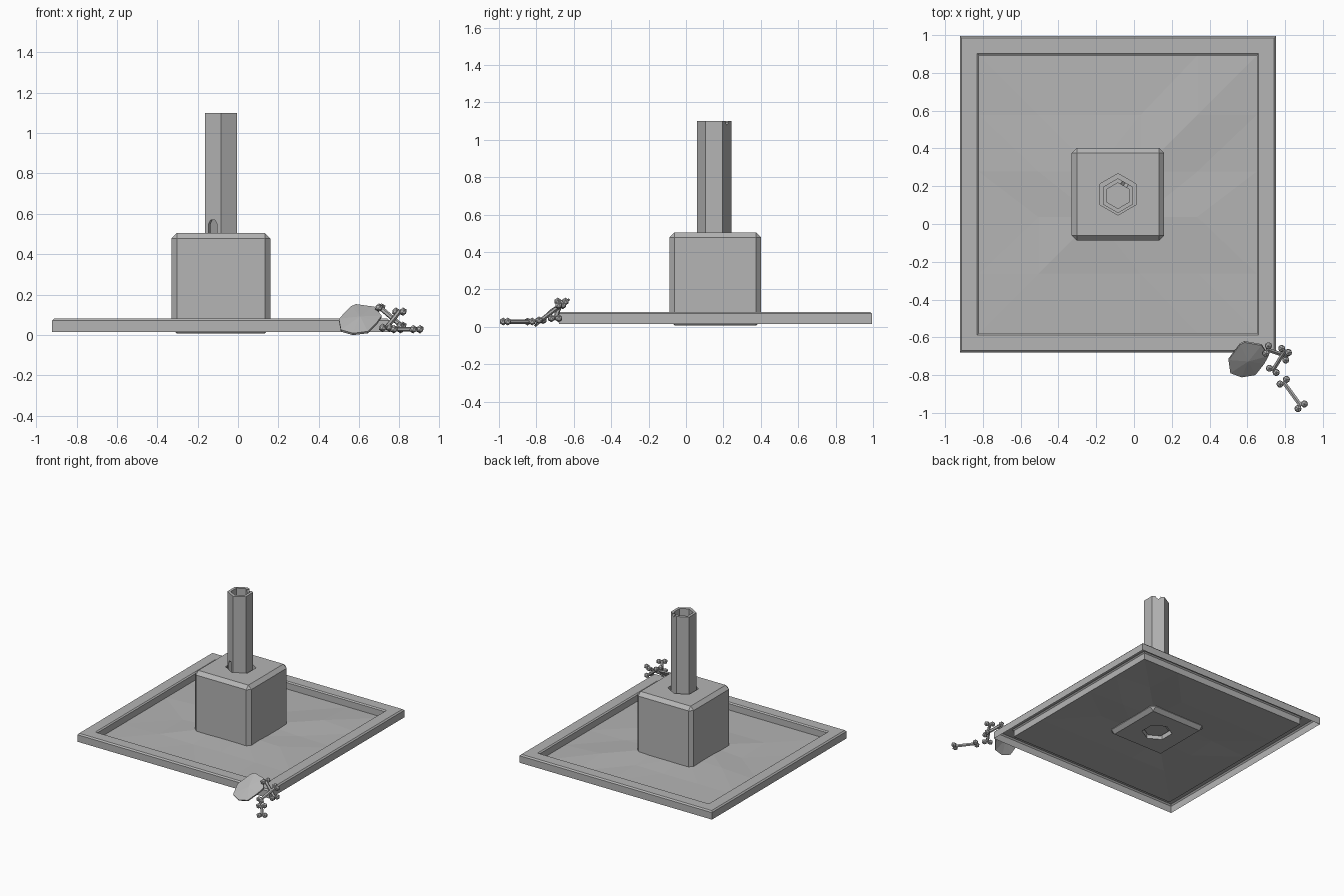
import bpy, bmesh, math, random
from mathutils import Vector

if "Cube" in bpy.data.objects:
    bpy.data.objects.remove(bpy.data.objects["Cube"])

CX, CY = -0.085, 0.157
stone = bpy.data.materials.new("stone_grey")
stone.diffuse_color = (0.46, 0.46, 0.46, 1)
stone.use_nodes = True
stone.node_tree.nodes["Principled BSDF"].inputs["Base Color"].default_value = stone.diffuse_color


def add_object(name, bm, location=(0, 0, 0)):
    mesh = bpy.data.meshes.new(name)
    bm.to_mesh(mesh)
    bm.free()
    mesh.materials.append(stone)
    obj = bpy.data.objects.new(name, mesh)
    obj.location = location
    bpy.context.collection.objects.link(obj)
    return obj


def ringed(name, sides, start, profile, caps=True, location=(CX, CY, 0)):
    """Sweep a (radius, z) profile around z with a fixed number of sides."""
    bm = bmesh.new()
    rings = []
    for r, z in profile:
        angles = [start + math.tau * i / sides for i in range(sides)]
        rings.append([bm.verts.new((r * math.cos(a), r * math.sin(a), z)) for a in angles])
    for low, high in zip(rings, rings[1:]):
        for i in range(sides):
            j = (i + 1) % sides
            bm.faces.new((low[i], low[j], high[j], high[i]))
    if caps:
        bm.faces.new(rings[0][::-1])
        bm.faces.new(rings[-1])
    return add_object(name, bm, location)


def prism(name, outline, origin, normal, depth):
    """Extrude an upright outline (across, up) through a wall along its normal."""
    n = Vector(normal).normalized()
    across = Vector((-n.y, n.x, 0))
    bm = bmesh.new()
    front, back = [[bm.verts.new(Vector(origin) + across * u + Vector((0, 0, v)) + n * d)
                    for u, v in outline] for d in (depth, -depth)]
    bm.faces.new(front)
    bm.faces.new(back[::-1])
    for i in range(len(outline)):
        j = (i + 1) % len(outline)
        bm.faces.new((front[i], back[i], back[j], front[j]))
    bmesh.ops.recalc_face_normals(bm, faces=bm.faces)
    return add_object(name, bm)


def cut(target, cutter):
    mod = target.modifiers.new("cut", 'BOOLEAN')
    mod.object = cutter
    mod.operation = 'DIFFERENCE'
    mod.solver = 'EXACT'
    cutter.hide_render = True
    cutter.hide_set(True)


# Square kerb, a channel that is open underneath
kerb = [(0.837, 0.015), (0.837, 0.07), (0.827, 0.08), (0.745, 0.08), (0.735, 0.072), (0.735, 0.022)]
ringed("kerb", 4, math.pi / 4, [(h * math.sqrt(2), z) for h, z in kerb], caps=False)

# Uneven ground sheet inside the kerb
random.seed(4)
steps = [-0.735, -0.42, -0.12, 0.12, 0.42, 0.735]
bm = bmesh.new()
grid = []
for y in steps:
    row = []
    for x in steps:
        edge = max(abs(x), abs(y))
        z = 0.022 if edge > 0.7 else 0.03 + random.uniform(-0.006, 0.012)
        if edge < 0.2:
            z = 0.045
        row.append(bm.verts.new((x, y, z)))
    grid.append(row)
for j in range(5):
    for i in range(5):
        a, b, c, d = grid[j][i], grid[j][i + 1], grid[j + 1][i + 1], grid[j + 1][i]
        if (i < 2) == (j < 2):
            bm.faces.new((a, b, c))
            bm.faces.new((a, c, d))
        else:
            bm.faces.new((a, b, d))
            bm.faces.new((b, c, d))
add_object("ground", bm, (CX, CY, 0))

# Chamfered block with a six-sided socket
bm = bmesh.new()
bmesh.ops.create_cube(bm, size=1)
for v in bm.verts:
    v.co = (v.co.x * 0.49, v.co.y * 0.49, v.co.z * 0.498 + 0.256)
bmesh.ops.bevel(bm, geom=bm.edges[:], offset=0.027, segments=1, affect='EDGES')
block = add_object("block", bm, (CX, CY, 0))
cut(block, ringed("socket_cutter", 6, math.pi / 6, [(0.11, -0.1), (0.11, 0.7)]))

# Hollow six-sided post
post = ringed("post", 6, math.pi / 6, [(0.092, 0.03), (0.092, 1.1), (0.068, 1.1), (0.068, 0.06)],
              location=(CX, CY - 0.007, 0))

# Small arched opening near the foot of the post, and a chip at its top
arch = [(-0.024, -0.06), (0.024, -0.06), (0.024, 0.04), (0.013, 0.06), (-0.013, 0.06), (-0.024, 0.04)]
cut(post, prism("arch_cutter", arch, (CX - 0.04, CY - 0.076, 0.51), (-0.5, -0.866, 0), 0.03))
chip = [(-0.018, 0.05), (-0.018, -0.008), (0, -0.022), (0.018, -0.008), (0.018, 0.05)]
cut(post, prism("chip_cutter", chip, (CX + 0.034, CY + 0.052, 1.1), (0.5, 0.866, 0), 0.012))

# Shield leaning on the corner of the kerb
outline = [(0.56, -0.64), (0.585, -0.627), (0.675, -0.643), (0.712, -0.70), (0.69, -0.74),
           (0.643, -0.80), (0.57, -0.812), (0.51, -0.79), (0.50, -0.72)]
slope = 0.78
normal = Vector((0, -slope, 1)).normalized()
rim = [Vector((x, y, 0.15 + slope * (y + 0.63))) for x, y in outline]
center = sum(rim, Vector()) / len(rim)
bm = bmesh.new()
top = [bm.verts.new(p) for p in rim]
base = [bm.verts.new(p - normal * 0.012) for p in rim]
# front ridge runs through the two middle points
for ring, lift in ((top, 0.014), (base, 0.002)):
    hub = bm.verts.new(center + normal * lift)
    for i in range(len(ring)):
        bm.faces.new((ring[i], ring[(i + 1) % len(ring)], hub))
for i in range(len(top)):
    j = (i + 1) % len(top)
    bm.faces.new((top[i], base[i], base[j], top[j]))
bmesh.ops.recalc_face_normals(bm, faces=bm.faces)
add_object("shield", bm)


# Bones: a thin shaft with a pair of knobs on each end
def bone(name, start, end):
    a, b = Vector(start), Vector(end)
    axis = (b - a).normalized()
    side = axis.cross(Vector((0, 0, 1))).normalized()
    turn = axis.to_track_quat('Z', 'Y').to_matrix().to_4x4()
    turn.translation = (a + b) / 2
    bm = bmesh.new()
    bmesh.ops.create_cone(bm, cap_ends=True, segments=6, radius1=0.012, radius2=0.012,
                          depth=(b - a).length, matrix=turn)
    for p in (a, b):
        for s in (-1, 1):
            knob = bmesh.ops.create_icosphere(bm, subdivisions=1, radius=0.021)
            bmesh.ops.translate(bm, verts=knob["verts"], vec=p + side * 0.021 * s)
    add_object(name, bm)


bone("flat_bone", (0.79, -0.835, 0.028), (0.885, -0.965, 0.028))
bone("leaning_bone", (0.735, -0.775, 0.035), (0.80, -0.67, 0.115))
bone("crossed_bone", (0.705, -0.665, 0.135), (0.81, -0.70, 0.045))
